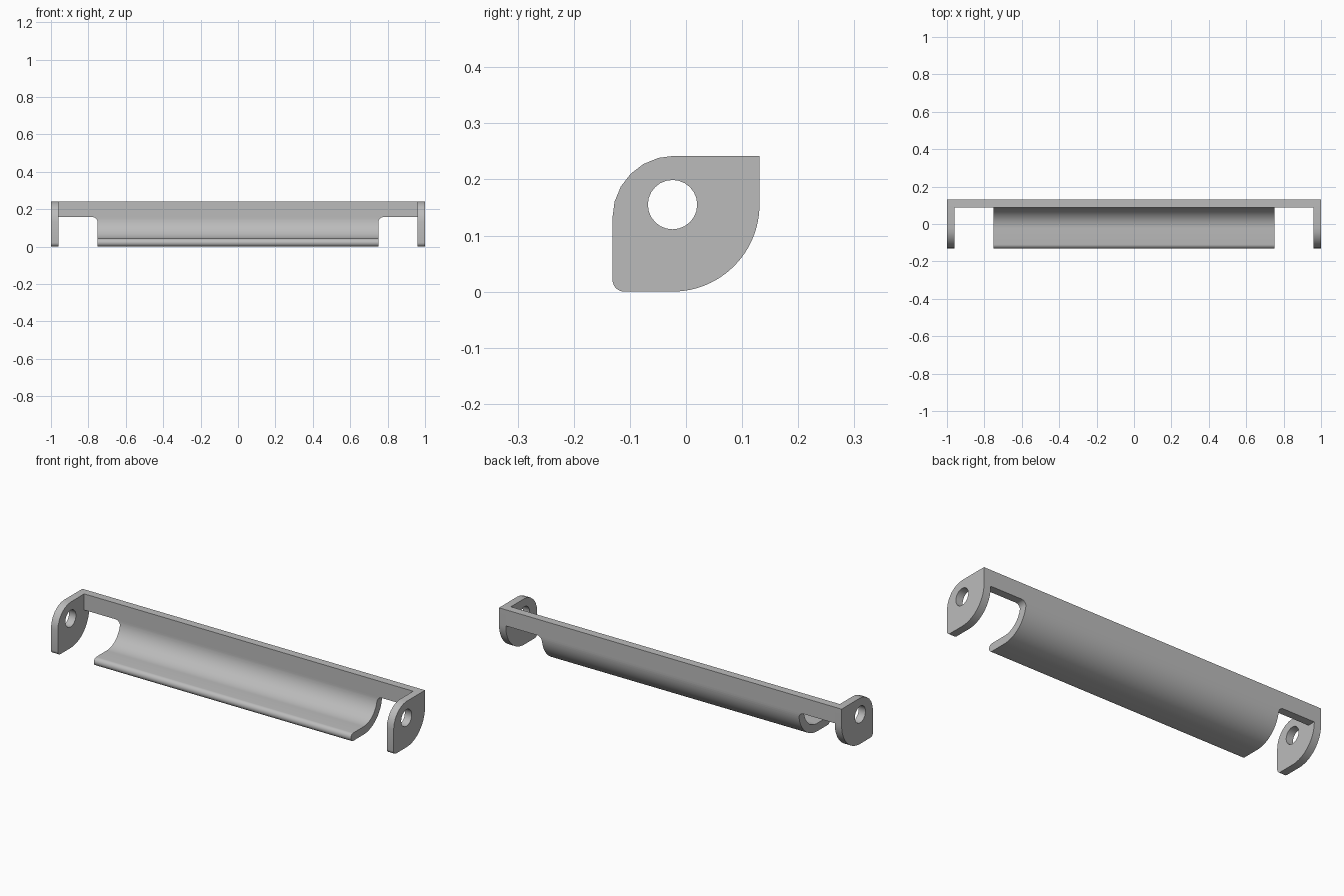
import bpy
import bmesh
from math import cos, sin, radians
from mathutils import Vector

cube = bpy.data.objects.get("Cube")
if cube:
    bpy.data.objects.remove(cube, do_unlink=True)

# One plain grey for the whole bracket
grey = bpy.data.materials.new("plain grey")
grey.use_nodes = True
grey.diffuse_color = (0.5, 0.5, 0.5, 1)
grey.node_tree.nodes["Principled BSDF"].inputs["Base Color"].default_value = (0.5, 0.5, 0.5, 1)

# Shared dimensions
HALF = 1.0
PLATE = 0.04
DEPTH = 0.131
TOP = 0.242
AXIS_Y, AXIS_Z = -0.024, 0.155
OUTER, INNER = 0.155, 0.113
LIP = 0.021


def arc(cx, cy, r, start, end, steps):
    angles = [radians(start + (end - start) * i / steps) for i in range(steps + 1)]
    return [(cx + r * cos(a), cy + r * sin(a)) for a in angles]


def extrude(name, profile, place, direction):
    """Turn a closed 2D profile into a solid prism."""
    bm = bmesh.new()
    face = bm.faces.new([bm.verts.new(place(u, v)) for u, v in profile])
    new = bmesh.ops.extrude_face_region(bm, geom=[face])["geom"]
    verts = [g for g in new if isinstance(g, bmesh.types.BMVert)]
    bmesh.ops.translate(bm, verts=verts, vec=Vector(direction))
    bmesh.ops.recalc_face_normals(bm, faces=bm.faces)
    mesh = bpy.data.meshes.new(name)
    bm.to_mesh(mesh)
    bm.free()
    mesh.materials.append(grey)
    obj = bpy.data.objects.new(name, mesh)
    bpy.context.collection.objects.link(obj)
    return obj


def activate(obj):
    bpy.ops.object.select_all(action="DESELECT")
    obj.select_set(True)
    bpy.context.view_layer.objects.active = obj


def cut(obj, cutter):
    mod = obj.modifiers.new("cut", "BOOLEAN")
    mod.operation = "DIFFERENCE"
    mod.solver = "EXACT"
    mod.object = cutter
    activate(obj)
    bpy.ops.object.modifier_apply(modifier=mod.name)
    bpy.data.objects.remove(cutter, do_unlink=True)


# Back rail and trough share one curved section
section = [(DEPTH, TOP)]
section += arc(AXIS_Y, AXIS_Z, OUTER, 0, -90, 24)
section += arc(LIP - DEPTH, LIP, LIP, -90, -270, 12)
section += arc(AXIS_Y, AXIS_Z, INNER, -90, 0, 24)
section += [(AXIS_Y + INNER, TOP)]
end = HALF - PLATE
trough = extrude("rail_and_trough", section, lambda y, z: (-end, y, z), (2 * end, 0, 0))

# Notches leave only the rail near each end, with rounded inner corners
for side in (-1, 1):
    notch = [(0.75, -0.1)] + arc(0.778, 0.129, 0.028, 180, 90, 8)
    notch += [(1.1, 0.157), (1.1, -0.1)]
    cutter = extrude("notch_cutter", notch, lambda x, z: (side * x, -0.3, z), (0, 0.6, 0))
    cut(trough, cutter)

# End plates with a round pivot hole
outline = [(DEPTH, TOP)]
outline += arc(-0.021, TOP - 0.11, 0.11, 90, 180, 6)
outline += arc(LIP - DEPTH, LIP, LIP, 180, 270, 6)
outline += arc(AXIS_Y, AXIS_Z, OUTER, -90, 0, 24)
hole = arc(AXIS_Y, AXIS_Z, 0.044, 0, 360, 24)[:-1]
parts = [trough]
for name, x in (("right_end_plate", -HALF), ("left_end_plate", end)):
    plate = extrude(name, outline, lambda y, z: (x, y, z), (PLATE, 0, 0))
    cutter = extrude("hole_cutter", hole, lambda y, z: (x - 0.1, y, z), (0.3, 0, 0))
    cut(plate, cutter)
    parts.append(plate)

# Smooth the curves, keep the corners sharp
for obj in parts:
    activate(obj)
    bpy.ops.object.shade_smooth_by_angle(angle=radians(30))
